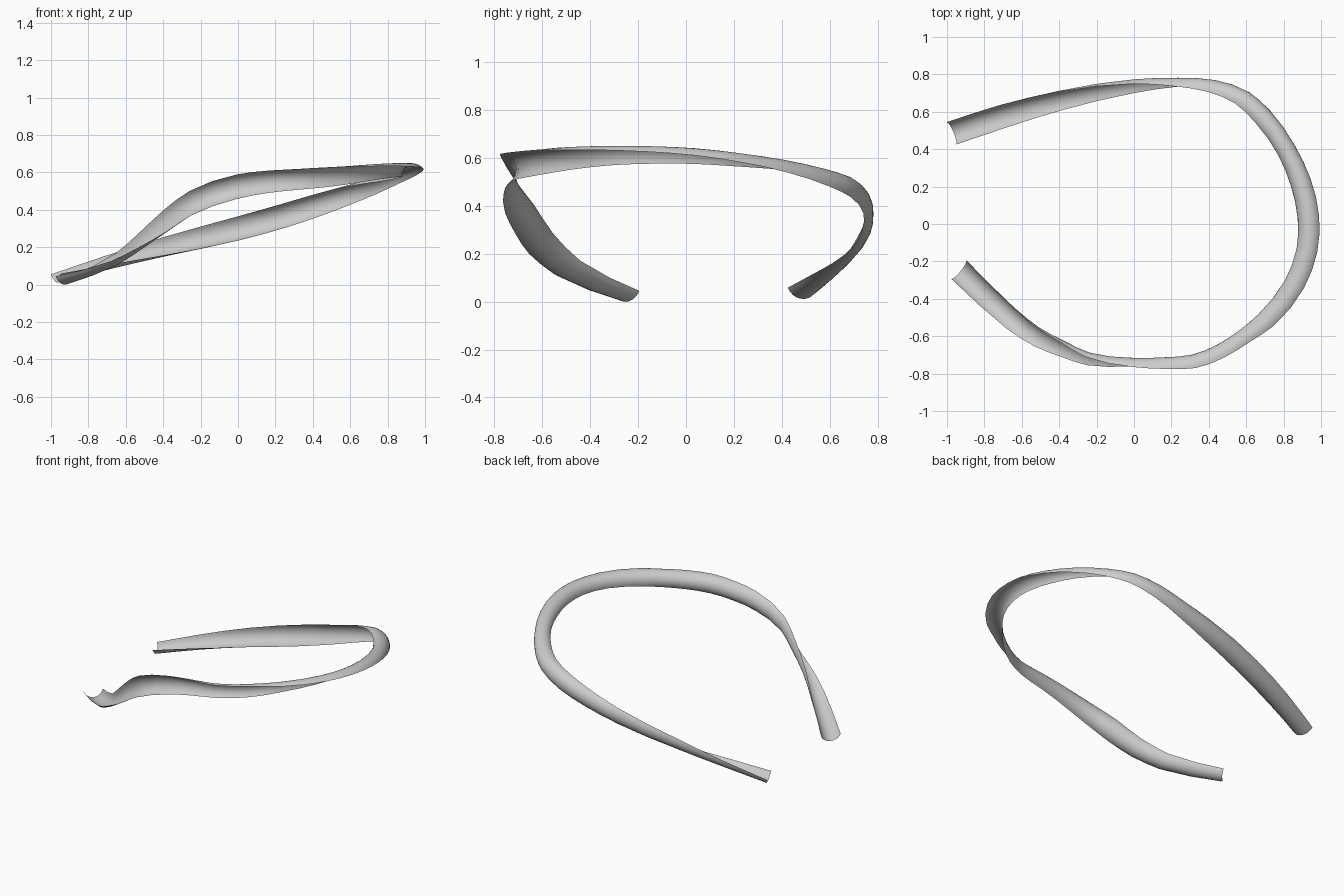
import bpy, math
from mathutils import Vector

if "Cube" in bpy.data.objects:
    bpy.data.objects.remove(bpy.data.objects["Cube"])

# Two rims of the curled strip, listed from the back tip, round the bow, to the front tip
RIMS = [
    ((-1.00, .545, .055), (-.95, .425, .058)),
    ((-.72, .635, .15), (-.67, .52, .11)),
    ((-.41, .705, .25), (-.38, .61, .16)),
    ((0, .75, .365), (0, .70, .235)),
    ((.23, .735, .43), (.24, .735, .30)),
    ((.40, .705, .48), (.45, .74, .37)),
    ((.54, .645, .515), (.62, .69, .435)),
    ((.65, .54, .535), (.73, .60, .48)),
    ((.77, .37, .553), (.86, .42, .54)),
    ((.84, .20, .565), (.945, .24, .58)),
    ((.875, .03, .575), (.99, .04, .61)),
    ((.87, -.13, .576), (.98, -.15, .625)),
    ((.81, -.30, .57), (.91, -.34, .632)),
    ((.67, -.485, .55), (.74, -.55, .633)),
    ((.58, -.575, .535), (.62, -.63, .63)),
    ((.46, -.66, .52), (.48, -.715, .625)),
    ((.32, -.72, .507), (.33, -.77, .618)),
    ((.16, -.745, .49), (.17, -.775, .61)),
    ((-.01, -.76, .457), (0, -.765, .59)),
    ((-.25, -.755, .37), (-.26, -.71, .50)),
    ((-.39, -.71, .28), (-.39, -.635, .405)),
    ((-.53, -.655, .20), (-.52, -.555, .285)),
    ((-.68, -.56, .125), (-.65, -.44, .17)),
    ((-.975, -.295, .045), (-.895, -.195, .045)),
]
DEPTH, SEGS, STEPS = .047, 10, 2


def smooth_path(pts, steps):
    """Catmull-Rom through the given points, with centripetal-like tangents."""
    n, out = len(pts), []

    def tangent(i):
        if i == 0 or i == n - 1:
            j = min(i, n - 2)
            return (pts[j + 1] - pts[j]).normalized()
        a, b = pts[i] - pts[i - 1], pts[i + 1] - pts[i]
        return (a / a.length * b.length + b / b.length * a.length) / (a.length + b.length)

    for i in range(n - 1):
        p, q = pts[i], pts[i + 1]
        length = (q - p).length
        m0, m1 = tangent(i) * length, tangent(i + 1) * length
        for s in range(steps):
            t = s / steps
            out.append(p * (2*t**3 - 3*t*t + 1) + m0 * (t**3 - 2*t*t + t)
                       + q * (3*t*t - 2*t**3) + m1 * (t**3 - t*t))
    return out + [pts[-1]]


rim_a = smooth_path([Vector(r[0]) for r in RIMS], STEPS)
rim_b = smooth_path([Vector(r[1]) for r in RIMS], STEPS)
mids = [(a + b) / 2 for a, b in zip(rim_a, rim_b)]

# Circular arc section bulging to one side of the chord, twisting along the path
verts, faces = [], []
n, w = len(mids), SEGS + 1
for i, (a, b, c) in enumerate(zip(rim_a, rim_b, mids)):
    along = mids[min(i + 1, n - 1)] - mids[max(i - 1, 0)]
    chord = b - a
    bulge = along.cross(chord).normalized()
    half = chord.length / 2
    depth = min(DEPTH, half)
    radius = (half**2 + depth**2) / (2 * depth)
    angle = math.asin(min(1, half / radius))
    for k in range(w):
        u = angle * (2 * k / SEGS - 1)
        verts.append(c + chord.normalized() * radius * math.sin(u)
                     + bulge * (radius * math.cos(u) - radius + depth))
for i in range(n - 1):
    for k in range(SEGS):
        j = i * w + k
        faces.append((j, j + 1, j + w + 1, j + w))

# Curled strip
mesh = bpy.data.meshes.new("curled_strip")
mesh.from_pydata(verts, [], faces)
mesh.polygons.foreach_set("use_smooth", [True] * len(faces))
mesh.update()
strip = bpy.data.objects.new("curled_strip", mesh)
bpy.context.collection.objects.link(strip)
